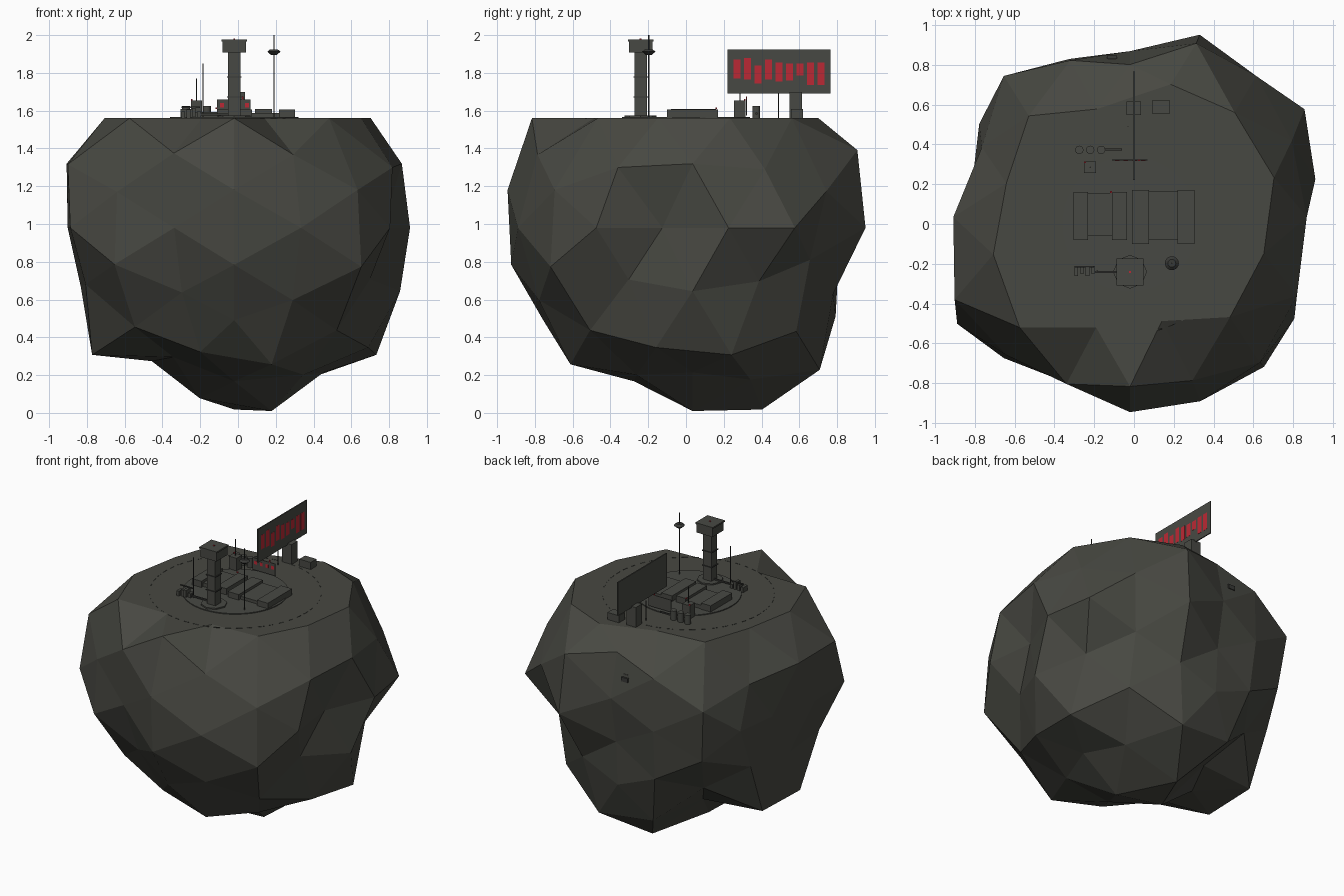
import bpy, bmesh, math
from mathutils import Vector, Matrix

cube = bpy.data.objects.get("Cube")
if cube:
    bpy.data.objects.remove(cube, do_unlink=True)


def material(name, rgb):
    mat = bpy.data.materials.new(name)
    mat.use_nodes = True
    mat.diffuse_color = (*rgb, 1)
    mat.node_tree.nodes["Principled BSDF"].inputs["Base Color"].default_value = (*rgb, 1)
    return mat


ROCK = material("rock grey", (0.064, 0.065, 0.054))
HULL = material("structure grey", (0.064, 0.066, 0.057))
DARK = material("dark metal", (0.04, 0.041, 0.037))
RED = material("signal red", (0.5, 0.022, 0.035))


def finish(name, bm, mat):
    bmesh.ops.recalc_face_normals(bm, faces=bm.faces)
    mesh = bpy.data.meshes.new(name)
    bm.to_mesh(mesh)
    bm.free()
    mesh.materials.append(mat)
    obj = bpy.data.objects.new(name, mesh)
    bpy.context.collection.objects.link(obj)
    return obj


def box(name, xs, ys, zs, mat=HULL):
    """Box given by its low and high limits on each axis."""
    bm = bmesh.new()
    bmesh.ops.create_cube(bm, size=1)
    for v in bm.verts:
        v.co = Vector([(a + b) / 2 + c * (b - a) for (a, b), c in zip((xs, ys, zs), v.co)])
    return finish(name, bm, mat)


def cylinder(name, x, y, zs, r, sides=12, mat=HULL, top=None):
    bm = bmesh.new()
    bmesh.ops.create_cone(bm, cap_ends=True, segments=sides, radius1=r,
                          radius2=r if top is None else top, depth=zs[1] - zs[0],
                          matrix=Matrix.Translation((x, y, sum(zs) / 2)))
    return finish(name, bm, mat)


# Asteroid: geodesic ball in mirrored vertex families, each vertex with its own
# radius in percent (signs run + then -, x slowest), then levelled on top
FAMILIES = {
    (0, .851, .526): (90, 89, 100, 93),
    (.851, .526, 0): (103, 97, 89, 102),
    (.526, 0, .851): (93, 90, 93, 83),
    (0, .979, .2): (85, 79, 100, 98),
    (.979, .2, 0): (95, 80, 81, 90),
    (.2, 0, .979): (93, 99, 93, 92),
    (.357, .934, 0): (98, 99, 85, 89),
    (.934, 0, .357): (95, 94, 95, 87),
    (0, .357, .934): (93, 103, 93, 87),
    (.577, .577, .577): (91, 95, 87, 94, 88, 82, 96, 91),
    (.653, .73, .2): (97, 85, 100, 103, 97, 91, 95, 97),
    (.326, .855, .403): (102, 87, 96, 95, 92, 88, 98, 85),
    (.73, .2, .653): (99, 103, 92, 97, 85, 102, 94, 103),
    (.403, .326, .855): (93, 94, 93, 91, 93, 79, 93, 80),
    (.855, .403, .326): (95, 87, 98, 84, 87, 89, 103, 92),
    (.2, .653, .73): (102, 103, 80, 99, 83, 98, 85, 90),
}
GROUND = 1.56
CENTRE = Vector((-0.02, 0.035, 0.98))


def signs(value):
    return (1, -1) if value else (1,)


bm = bmesh.new()
moved = []
for (x, y, z), radii in FAMILIES.items():
    corners = [Vector((x * a, y * b, z * c)).normalized()
               for a in signs(x) for b in signs(y) for c in signs(z)]
    for corner, radius in zip(corners, radii):
        moved.append((bm.verts.new(corner), corner * radius / 100))
bmesh.ops.convex_hull(bm, input=bm.verts[:])
for vert, offset in moved:
    vert.co = CENTRE + offset
    if offset.z > 0.49:
        vert.co.z = GROUND
finish("asteroid", bm, ROCK)

# Landing pad and ring of flush ground markers
cylinder("base_pad", -0.02, 0, (GROUND - 0.002, 1.566), 0.34, 48)
bm = bmesh.new()
for i in range(48):
    turn = Matrix.Rotation(i * math.tau / 48, 4, "Z")
    place = Matrix.Translation((-0.02, 0, GROUND)) @ turn @ Matrix.Translation((0.55, 0, 0))
    bmesh.ops.create_cube(bm, size=1, matrix=place @ Matrix.Diagonal((0.004, 0.04, 0.004, 1)))
finish("ring_markers", bm, HULL)

# Control tower
TX, TY = -0.02, -0.24


def tower_block(name, half, zs, mat=HULL):
    box(name, (TX - half, TX + half), (TY - half, TY + half), zs, mat)


cylinder("tower_foot", TX, TY, (GROUND, 1.575), 0.085, 8)
tower_block("tower_column", 0.033, (1.57, 1.92))
for i, z in enumerate((1.67, 1.775)):
    tower_block(f"tower_band_{i}", 0.038, (z, z + 0.006), DARK)
tower_block("tower_cabin", 0.062, (1.907, 1.967))
tower_block("tower_roof", 0.068, (1.967, 1.978))
tower_block("tower_lamp", 0.005, (1.978, 1.983), RED)

# Dish mast and aerials
cylinder("dish_mast", 0.19, -0.197, (GROUND, 2.0), 0.003, 8, DARK)
cylinder("dish_lower", 0.19, -0.197, (1.895, 1.912), 0.015, 16, DARK, 0.035)
cylinder("dish_upper", 0.19, -0.197, (1.912, 1.925), 0.035, 16, DARK, 0.02)
cylinder("front_aerial", -0.185, -0.235, (GROUND, 1.85), 0.003, 8, DARK)
cylinder("rear_aerial", -0.22, 0.285, (1.64, 1.77), 0.003, 8, DARK)
cylinder("board_aerial", -0.03, 0.49, (GROUND, 1.7), 0.002, 8, DARK)

# Two long halls: a raised wing on each side of a lower middle
for name, x0, x1, wing, y0, y1, top in (("west_hall", -0.305, -0.035, 0.075, -0.08, 0.16, 1.61),
                                        ("east_hall", -0.01, 0.303, 0.085, -0.1, 0.17, 1.605)):
    box(name + "_left_wing", (x1 - wing, x1), (y0, y1), (GROUND, top))
    box(name + "_right_wing", (x0, x0 + wing), (y0, y1), (GROUND, top))
    box(name + "_middle", (x0 + wing, x1 - wing), (y0 + 0.02, y1 - 0.005), (GROUND, top - 0.018))
box("hall_lamp", (-0.12, -0.11), (0.155, 0.165), (1.61, 1.617), RED)

# Large display board facing the left side, with nine bars
box("board_post", (-0.038, 0.036), (0.548, 0.615), (GROUND, 1.7))
box("display_board", (-0.004, 0.004), (0.22, 0.765), (1.69, 1.925))
BARS = ((1.77, 1.87), (1.765, 1.88), (1.745, 1.84), (1.765, 1.87), (1.755, 1.855),
        (1.76, 1.85), (1.785, 1.85), (1.735, 1.855), (1.735, 1.855))
for i, span in enumerate(BARS):
    yc = 0.27 + i * 0.0555
    box(f"display_bar_{i}", (0.004, 0.005), (yc - 0.019, yc + 0.019), span, RED)

# Small sign panel facing the front
box("sign_panel", (-0.11, 0.067), (0.318, 0.323), (1.575, 1.66))
for i in range(4):
    xc = -0.085 + i * 0.044
    box(f"sign_bar_{i}", (xc - 0.011, xc + 0.011), (0.3174, 0.318), (1.616, 1.64), RED)
box("sign_lamp", (0.021, 0.029), (0.317, 0.324), (1.66, 1.676), RED)

# Storage tanks with a pipe
for i, x in enumerate((-0.275, -0.22, -0.165)):
    cylinder(f"tank_{i}", x, 0.372, (GROUND, 1.625), 0.021, 16)
box("tank_pipe", (-0.165, -0.06), (0.368, 0.378), (1.58, 1.59), DARK)

# Sheds and front machinery
box("relay_shed", (-0.25, -0.19), (0.255, 0.315), (GROUND, 1.655))
box("relay_lamp", (-0.25, -0.242), (0.307, 0.315), (1.655, 1.663), RED)
box("supply_shed", (0.09, 0.18), (0.555, 0.62), (GROUND, 1.61))
for i in range(4):
    x = -0.3 + i * 0.028
    box(f"machine_{i}", (x, x + 0.02), (-0.26 + 0.012 * (i % 2), -0.21), (GROUND, 1.595 + 0.01 * (i % 3)))
box("machine_rail", (-0.3, -0.2), (-0.218, -0.21), (1.615, 1.622), DARK)
box("tower_pipe", (-0.2, -0.05), (-0.245, -0.235), (1.575, 1.585), DARK)

# Docking hatch on the rear slope
box("rear_hatch", (-0.135, -0.085), (0.79, 0.845), (1.28, 1.31), DARK)
box("rear_hatch_hood", (-0.13, -0.09), (0.78, 0.83), (1.31, 1.33))
